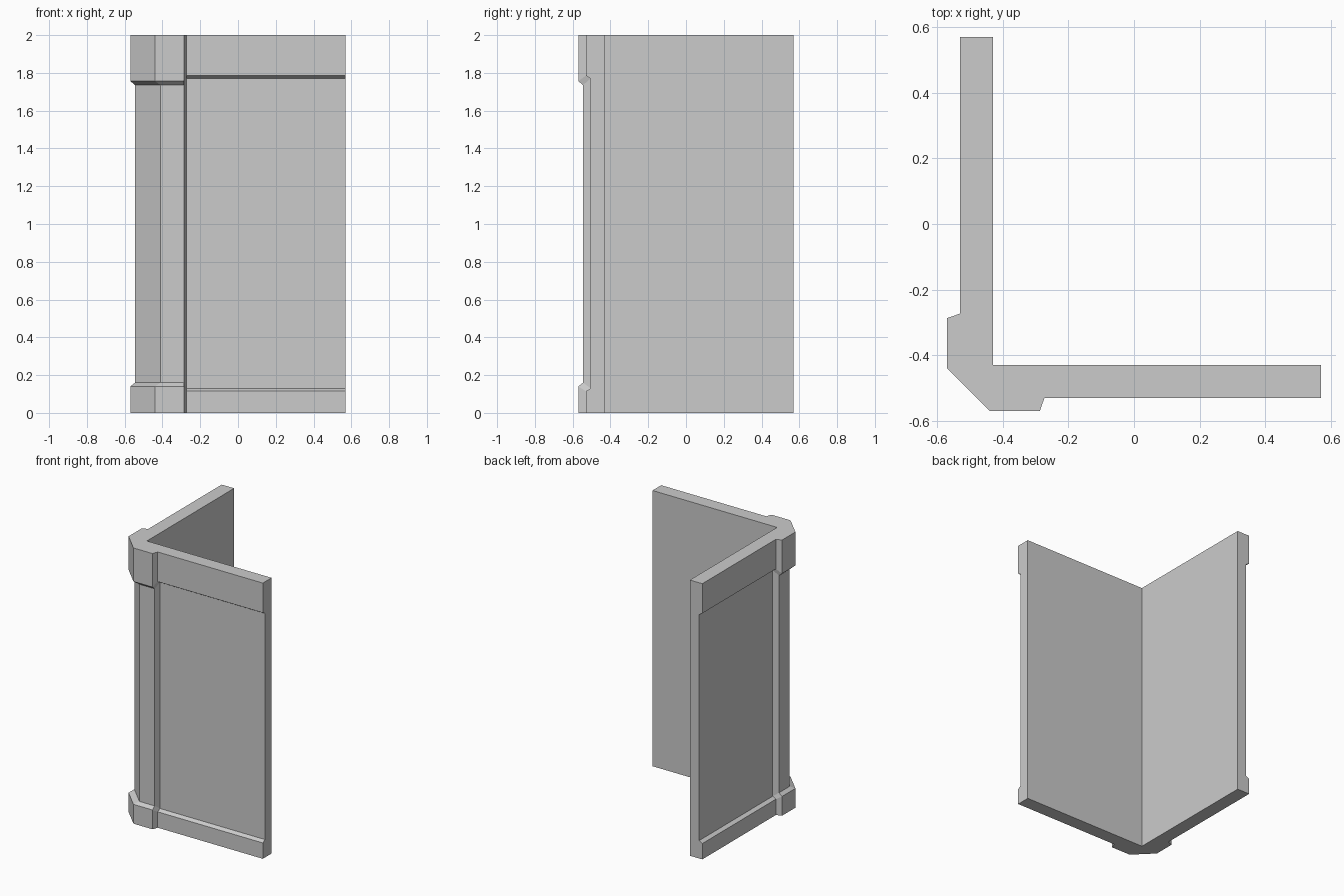
import bpy, bmesh
from mathutils import Vector

cube = bpy.data.objects.get("Cube")
if cube:
    bpy.data.objects.remove(cube)

grey = bpy.data.materials.new("plaster_grey")
grey.use_nodes = True
colour = (0.6, 0.6, 0.6, 1)
grey.diffuse_color = colour
grey.node_tree.nodes["Principled BSDF"].inputs["Base Color"].default_value = colour

HEIGHT = 2.0
OUT, BACK = 0.57, -0.43
PILLAR_Z = [0, 0.14, 0.16, 1.735, 1.757, HEIGHT]
WALL_Z = [0, 0.115, 0.13, 1.77, 1.785, HEIGHT]


def column(levels, base, shaft):
    """Vertical run of points: full depth at base and cap, set back between."""
    plan = [base, base, shaft, shaft, base, base]
    return [Vector((*p, z)) for p, z in zip(plan, levels)]


def straight(x, y):
    return [Vector((x, y, 0)), Vector((x, y, HEIGHT))]


# Front half of the plan, from the chamfered corner to the free wall end
front = [
    column(PILLAR_Z, (-0.44, -0.57), (-0.41, -0.545)),
    column(PILLAR_Z, (-0.287, -0.57), (-0.287, -0.545)),
    column(WALL_Z, (-0.273, -0.53), (-0.273, -0.505)),
    column(WALL_Z, (OUT, -0.53), (OUT, -0.505)),
    straight(OUT, BACK),
]
# The side wall mirrors the front wall across the diagonal
side = [[Vector((p.y, p.x, p.z)) for p in col] for col in reversed(front)]

bm = bmesh.new()
ring = [[bm.verts.new(p) for p in col]
        for col in front + [straight(BACK, BACK)] + side]
for a, b in zip(ring, ring[1:] + ring[:1]):
    if len(a) == len(b):
        for i in range(len(a) - 1):
            bm.faces.new((a[i], b[i], b[i + 1], a[i + 1]))
    else:
        bm.faces.new(a[::-1] + b)
bm.faces.new([col[-1] for col in ring])
bm.faces.new([col[0] for col in reversed(ring)])
bm.normal_update()


def cut_grooves(along, depth):
    """Sink the panel outline and its middle bar into one wall face."""
    def on_wall(f):
        return (f.normal[depth] < -0.99
                and abs(f.calc_center_median()[depth] + 0.505) < 0.001)

    xs = [-0.222, -0.206, 0.508, 0.526]
    zs = [0.18, 0.2, 0.942, 0.956, 1.7, 1.72]
    for axis, cuts in ((along, xs), (2, zs)):
        for c in cuts:
            co, no = Vector(), Vector()
            co[axis], no[axis] = c, 1
            faces = [f for f in bm.faces if on_wall(f)]
            geom = faces + list({e for f in faces for e in f.edges})
            geom += list({v for f in faces for v in f.verts})
            bmesh.ops.bisect_plane(bm, geom=geom, plane_co=co, plane_no=no)
            bm.normal_update()

    def in_groove(f):
        c = f.calc_center_median()
        inside = xs[0] < c[along] < xs[3] and zs[0] < c.z < zs[5]
        pane = xs[1] < c[along] < xs[2] and (
            zs[1] < c.z < zs[2] or zs[3] < c.z < zs[4])
        return inside and not pane

    groove = [f for f in bm.faces if on_wall(f) and in_groove(f)]
    new = bmesh.ops.extrude_face_region(bm, geom=groove)["geom"]
    shift = Vector()
    shift[depth] = 0.012
    bmesh.ops.translate(bm, vec=shift, verts=[
        v for v in new if isinstance(v, bmesh.types.BMVert)])
    bm.normal_update()


cut_grooves(0, 1)
cut_grooves(1, 0)
bmesh.ops.dissolve_limit(bm, angle_limit=0.005, verts=bm.verts[:], edges=bm.edges[:])
bmesh.ops.recalc_face_normals(bm, faces=bm.faces[:])

mesh = bpy.data.meshes.new("corner_wall")
bm.to_mesh(mesh)
bm.free()
mesh.materials.append(grey)
wall = bpy.data.objects.new("corner_wall", mesh)
bpy.context.collection.objects.link(wall)
